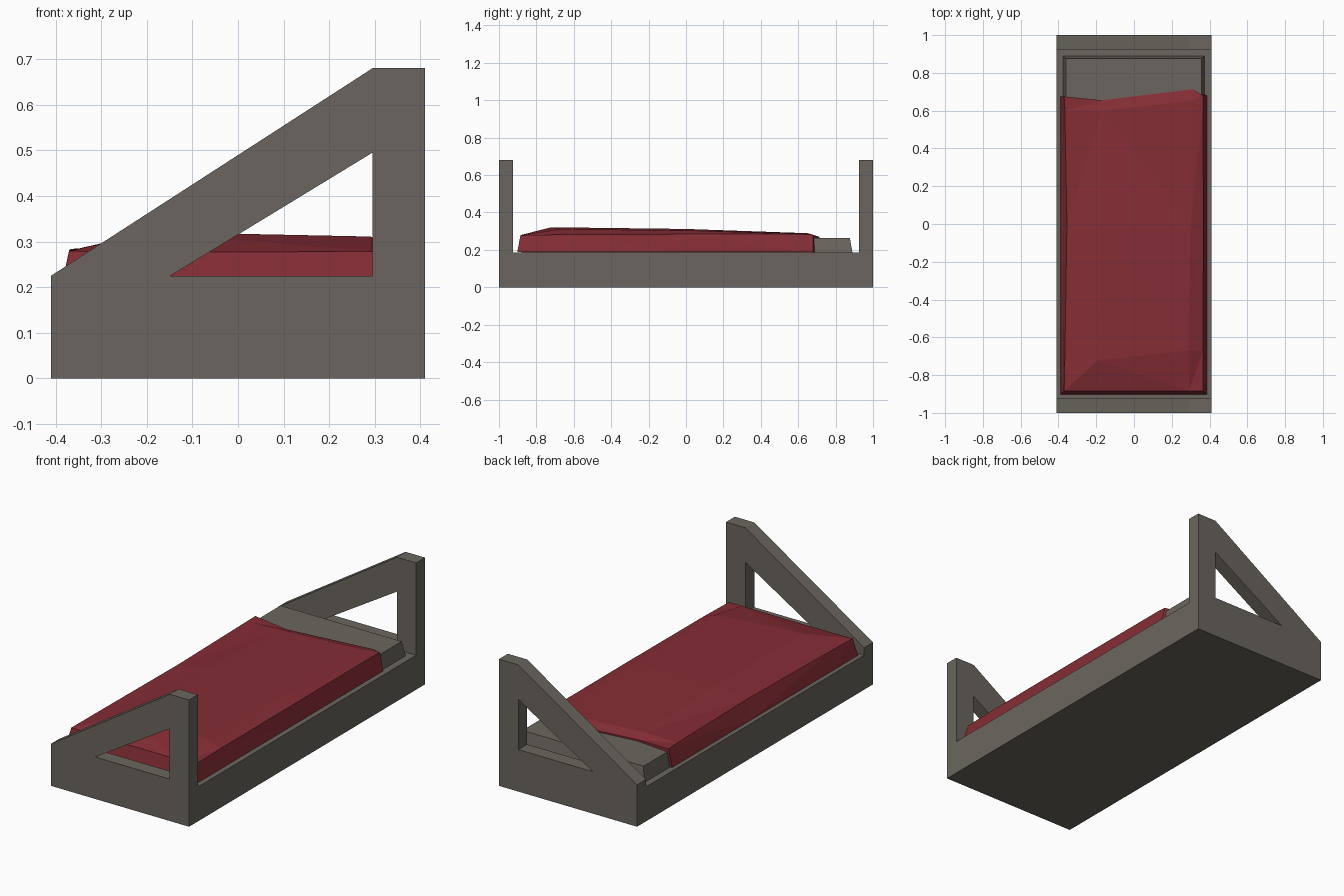
import bpy, bmesh
from mathutils import Vector

if "Cube" in bpy.data.objects:
    bpy.data.objects.remove(bpy.data.objects["Cube"])


def material(name, rgb):
    m = bpy.data.materials.new(name)
    m.diffuse_color = (*rgb, 1)
    m.use_nodes = True
    m.node_tree.nodes["Principled BSDF"].inputs["Base Color"].default_value = m.diffuse_color
    return m


GREY = material("warm grey", (0.145, 0.131, 0.112))
RED = material("deep red", (0.235, 0.026, 0.036))


def finish(bm, name, mat):
    bmesh.ops.recalc_face_normals(bm, faces=bm.faces)
    mesh = bpy.data.meshes.new(name)
    bm.to_mesh(mesh)
    bm.free()
    mesh.materials.append(mat)
    ob = bpy.data.objects.new(name, mesh)
    bpy.context.collection.objects.link(ob)
    return ob


def tapered_box(name, x, y, z0, z1, mat, inset=0.0):
    bm = bmesh.new()
    bmesh.ops.create_cube(bm, size=2)
    for v in bm.verts:
        top = v.co.z > 0
        k = inset if top else 0
        v.co = ((x[1] - k) if v.co.x > 0 else (x[0] + k),
                (y[1] - k) if v.co.y > 0 else (y[0] + k),
                z1 if top else z0)
    return finish(bm, name, mat)


def end_panel(name, y0, y1):
    # sloped outline with a triangular window, extruded along y
    loops = [
        [(-0.41, 0), (0.41, 0), (0.41, 0.68), (0.295, 0.68), (-0.41, 0.225)],
        [(-0.148, 0.225), (0.295, 0.225), (0.295, 0.495)],
    ]
    bm = bmesh.new()
    edges = []
    for pts in loops:
        vs = [bm.verts.new((x, y0, z)) for x, z in pts]
        edges += [bm.edges.new((vs[i - 1], vs[i])) for i in range(len(vs))]
    bmesh.ops.triangle_fill(bm, edges=edges, use_beauty=True, normal=(0, -1, 0))
    ext = bmesh.ops.extrude_face_region(bm, geom=bm.faces[:], use_keep_orig=True)
    verts = [g for g in ext["geom"] if isinstance(g, bmesh.types.BMVert)]
    bmesh.ops.translate(bm, vec=(0, y1 - y0, 0), verts=verts)
    return finish(bm, name, GREY)


# Frame
tapered_box("bed_base", (-0.41, 0.41), (-0.925, 0.925), 0, 0.185, GREY)
end_panel("footboard", -1, -0.925)
end_panel("headboard", 0.925, 1)

# Mattress
tapered_box("mattress", (-0.375, 0.372), (-0.88, 0.89), 0.185, 0.264, GREY, 0.014)

# Blanket: coarse draped grid, rows run from foot to head
rows = [
    [(-0.37, -0.885, 0.279), (-0.19, -0.885, 0.277), (0.29, -0.885, 0.278), (0.365, -0.885, 0.278)],
    [(-0.366, -0.70, 0.281), (-0.19, -0.72, 0.321), (0.29, -0.67, 0.311), (0.366, -0.67, 0.282)],
    [(-0.355, 0.0, 0.284), (-0.18, 0.0, 0.312), (0.30, 0.0, 0.304), (0.367, 0.0, 0.284)],
    [(-0.366, 0.60, 0.284), (-0.17, 0.60, 0.291), (0.30, 0.65, 0.289), (0.366, 0.62, 0.284)],
    [(-0.37, 0.675, 0.282), (-0.17, 0.655, 0.272), (0.31, 0.713, 0.270), (0.366, 0.68, 0.281)],
]
bm = bmesh.new()
grid = [[bm.verts.new(p) for p in row] for row in rows]
for a, b in zip(grid, grid[1:]):
    for i in range(3):
        bm.faces.new((a[i], a[i + 1], b[i + 1], b[i]))
# Skirt hanging down to the base, flared at the sides and foot
ring = grid[0] + [r[3] for r in grid[1:]] + grid[4][2::-1] + [r[0] for r in grid[3:0:-1]]
hem = []
for v in ring:
    p = Vector((v.co.x, v.co.y, 0.188))
    if abs(p.x) > 0.34:
        p.x = 0.386 if p.x > 0 else -0.39
    if p.y < -0.8:
        p.y = -0.902
    hem.append(bm.verts.new(p))
for i in range(len(ring)):
    bm.faces.new((ring[i - 1], ring[i], hem[i], hem[i - 1]))
bm.faces.new(hem)
bmesh.ops.triangulate(bm, faces=[f for f in bm.faces if len(f.verts) == 4])
finish(bm, "blanket", RED)
